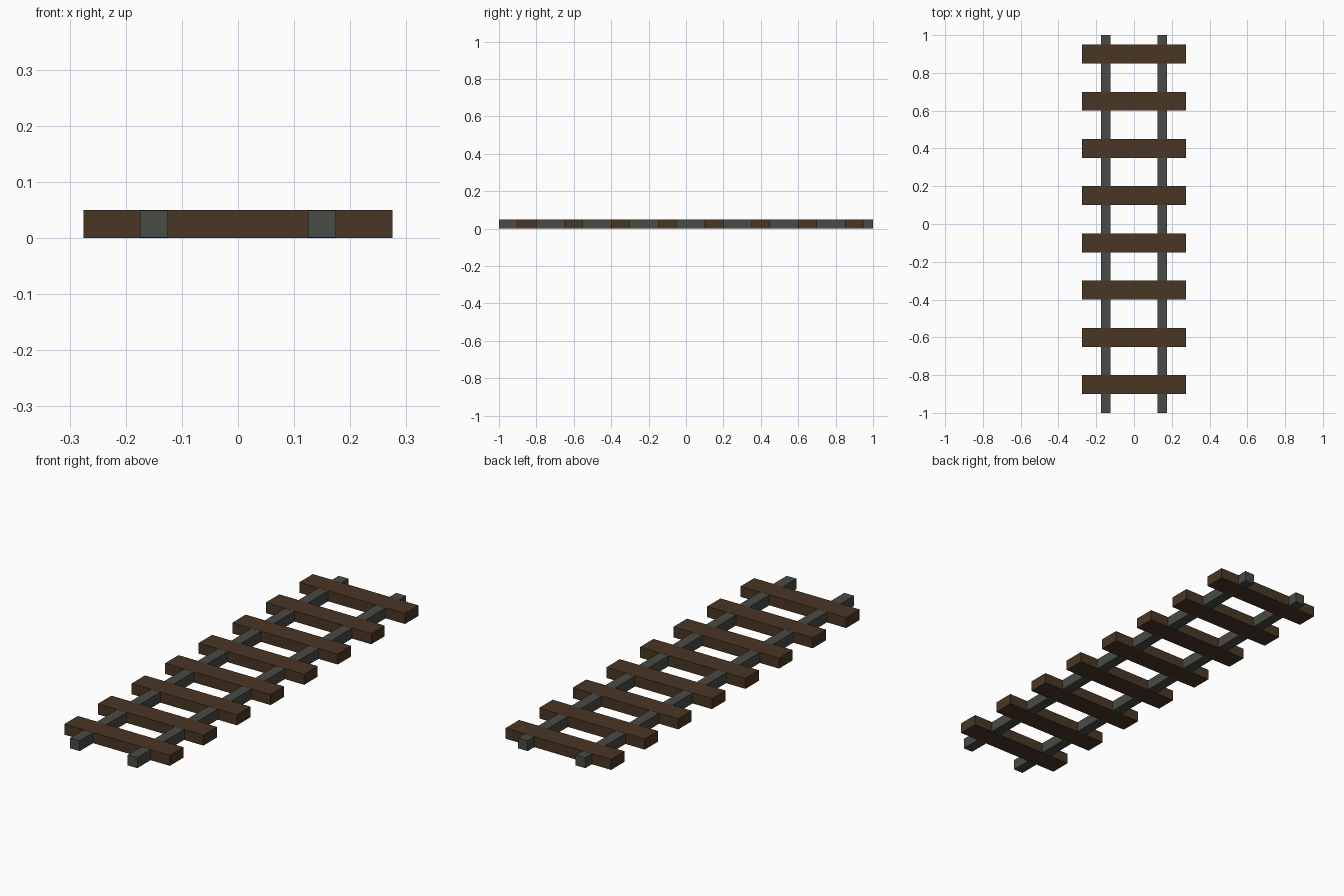
import bpy

if "Cube" in bpy.data.objects:
    bpy.data.objects.remove(bpy.data.objects["Cube"])


def material(name, rgb):
    m = bpy.data.materials.new(name)
    m.diffuse_color = (*rgb, 1.0)
    m.use_nodes = True
    m.node_tree.nodes["Principled BSDF"].inputs["Base Color"].default_value = m.diffuse_color
    return m


def box(name, centre, size, mat):
    bpy.ops.mesh.primitive_cube_add(size=1, location=centre)
    ob = bpy.context.object
    ob.name = name
    ob.scale = size
    bpy.ops.object.transform_apply(location=False, rotation=False, scale=True)
    ob.data.materials.append(mat)
    return ob


wood = material("dark brown wood", (0.068, 0.037, 0.018))
steel = material("dark grey steel", (0.066, 0.070, 0.060))

# Two long rails, a hair thinner than the sleepers so the wood covers them
for side, x in (("left", -0.15), ("right", 0.15)):
    box(f"{side}_rail", (x, 0, 0.025), (0.05, 2.0, 0.049), steel)

# Eight evenly spaced cross sleepers
for i in range(8):
    box(f"sleeper_{i + 1}", (0, -0.85 + 0.25 * i, 0.025), (0.55, 0.1, 0.05), wood)
